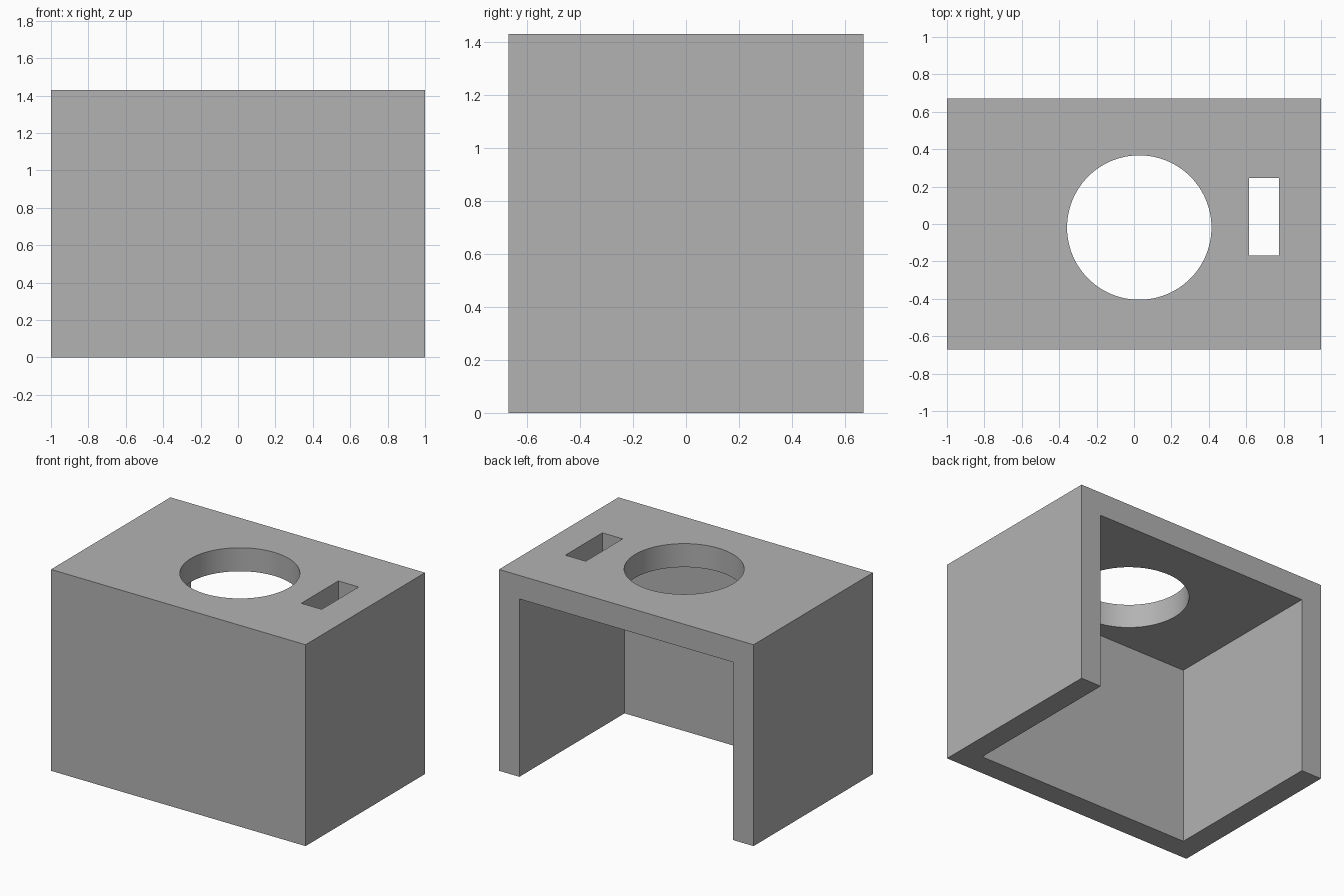
import bpy
from mathutils import Vector

cube = bpy.data.objects.get("Cube")
if cube:
    bpy.data.objects.remove(cube, do_unlink=True)

HALF_X, HALF_Y, HEIGHT = 1.0, 0.67, 1.43
WALL, ROOF = 0.16, 0.167
OVER = 0.2  # how far cutters reach past the body

# One plain grey for the whole part
grey = bpy.data.materials.new("plain grey")
grey.use_nodes = True
colour = (0.45, 0.45, 0.45, 1)
grey.diffuse_color = colour
grey.node_tree.nodes["Principled BSDF"].inputs["Base Color"].default_value = colour


def box(name, low, high):
    low, high = Vector(low), Vector(high)
    bpy.ops.mesh.primitive_cube_add(size=1)
    obj = bpy.context.object
    obj.name = name
    for v in obj.data.vertices:
        v.co = (low + high) / 2 + v.co * (high - low)
    obj.data.materials.append(grey)
    return obj


def cut(body, cutter):
    cutter.hide_render = True
    bpy.context.view_layer.objects.active = body
    mod = body.modifiers.new(cutter.name, 'BOOLEAN')
    mod.operation = 'DIFFERENCE'
    mod.solver = 'EXACT'
    mod.object = cutter
    bpy.ops.object.modifier_apply(modifier=mod.name)
    bpy.data.objects.remove(cutter, do_unlink=True)


# Outer block
housing = box("housing", (-HALF_X, -HALF_Y, 0), (HALF_X, HALF_Y, HEIGHT))

# Hollow, open at the back and the bottom
cut(housing, box("cavity",
                 (WALL - HALF_X, WALL - HALF_Y, -OVER),
                 (HALF_X - WALL, HALF_Y + OVER, HEIGHT - ROOF)))

# Rectangular slot through the roof
cut(housing, box("slot",
                 (0.615, -0.168, HEIGHT - ROOF - OVER),
                 (0.775, 0.247, HEIGHT + OVER)))

# Round opening through the roof
bpy.ops.mesh.primitive_cylinder_add(vertices=96, radius=0.386, depth=1,
                                    location=(0.028, -0.019, HEIGHT))
hole = bpy.context.object
hole.name = "round_hole"
hole.data.materials.append(grey)
bpy.context.view_layer.update()
cut(housing, hole)

# Smooth the round opening, keep all corners sharp
bpy.ops.object.select_all(action='DESELECT')
housing.select_set(True)
bpy.context.view_layer.objects.active = housing
bpy.ops.object.shade_smooth_by_angle()
